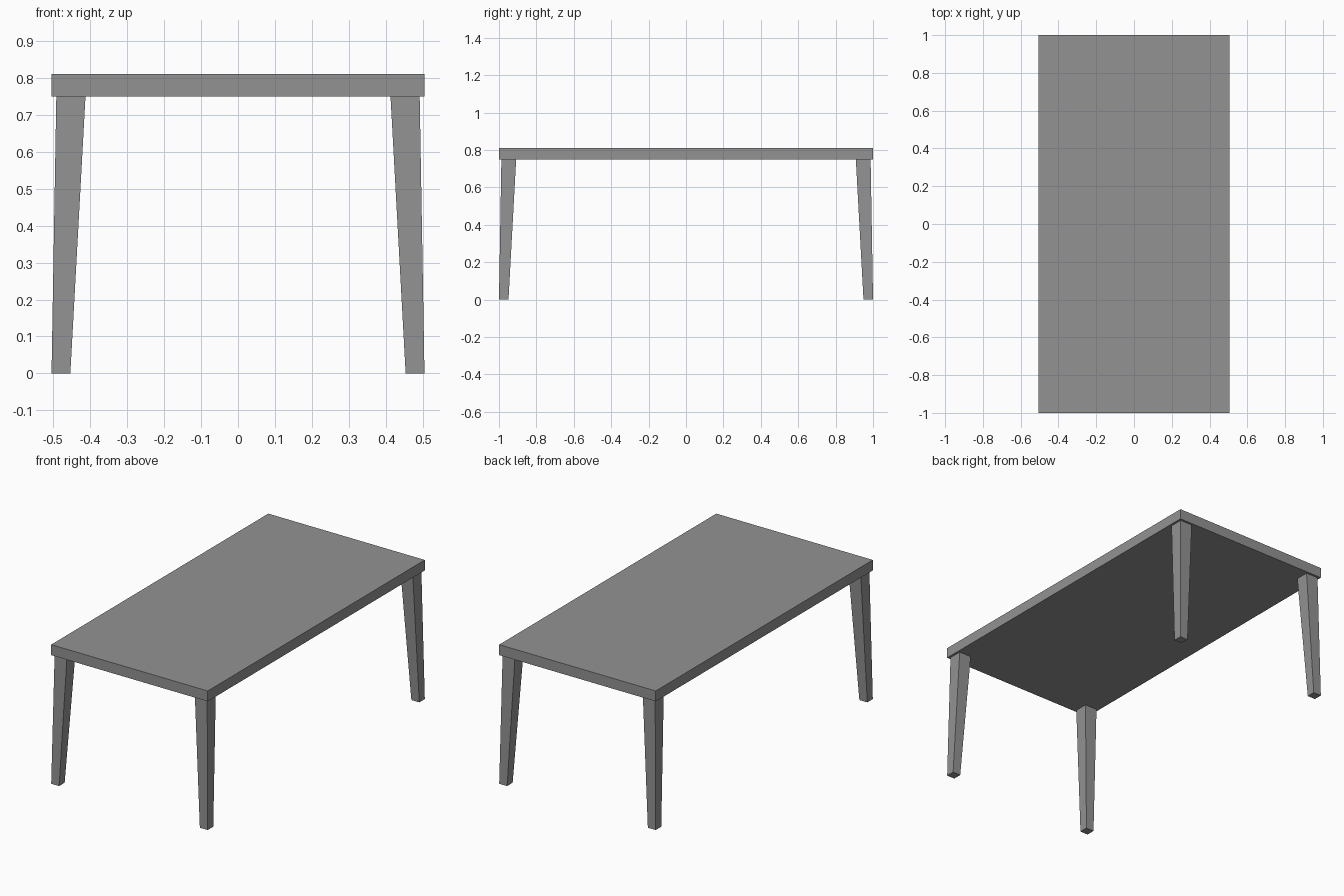
import bpy, bmesh

if "Cube" in bpy.data.objects:
    bpy.data.objects.remove(bpy.data.objects["Cube"])

HX, HY = 0.505, 1.0          # half size of the top
Z0, Z1 = 0.75, 0.811         # underside and upper face of the top

grey = bpy.data.materials.new("dark_grey")
grey.diffuse_color = (0.29, 0.29, 0.29, 1)
grey.use_nodes = True
grey.node_tree.nodes["Principled BSDF"].inputs["Base Color"].default_value = grey.diffuse_color


def frustum(name, low, high):
    """Four-sided block between two rectangles (x0, x1, y0, y1, z)."""
    bm = bmesh.new()
    bmesh.ops.create_cube(bm, size=2)
    for v in bm.verts:
        x0, x1, y0, y1, z = high if v.co.z > 0 else low
        v.co = (x1 if v.co.x > 0 else x0, y1 if v.co.y > 0 else y0, z)
    mesh = bpy.data.meshes.new(name)
    bm.to_mesh(mesh)
    bm.free()
    mesh.materials.append(grey)
    obj = bpy.data.objects.new(name, mesh)
    bpy.context.collection.objects.link(obj)
    return obj


# Table top
frustum("table_top", (-HX, HX, -HY, HY, Z0), (-HX, HX, -HY, HY, Z1))

# Tapered, slightly splayed legs at the corners
for sy, end in ((-1, "front"), (1, "back")):
    for sx, side in ((-1, "left"), (1, "right")):
        def rect(outer, inner, z):
            xs = sorted((sx * (HX - outer), sx * (HX - inner)))
            ys = sorted((sy * (HY - outer), sy * (HY - inner)))
            return (*xs, *ys, z)
        frustum(f"{end}_{side}_leg", rect(0, 0.051, 0), rect(0.013, 0.092, Z0))
